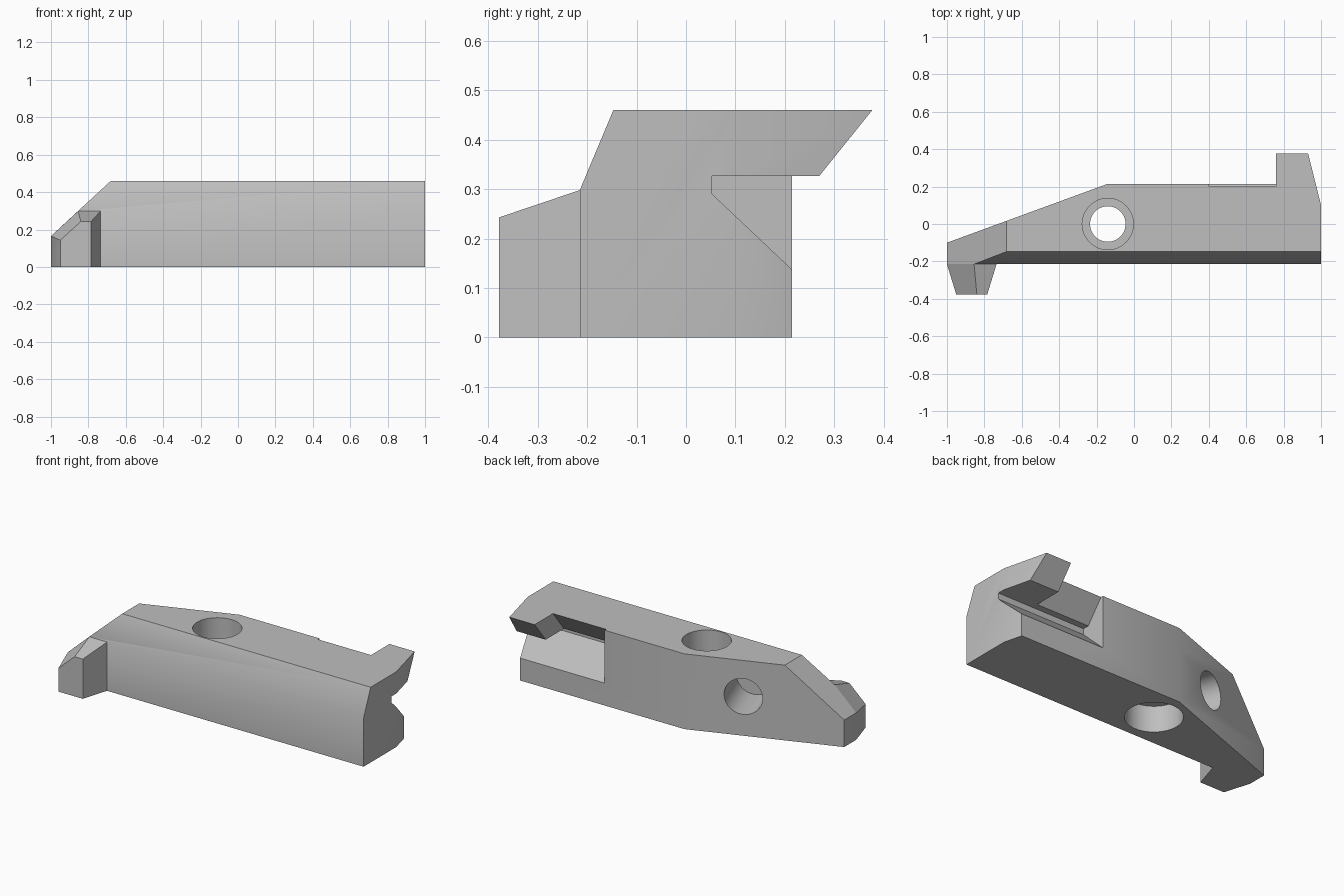
import bpy
import bmesh
from math import radians, atan2, pi
from mathutils import Matrix, Vector

if "Cube" in bpy.data.objects:
    bpy.data.objects.remove(bpy.data.objects["Cube"])

# Single plain grey material
grey = bpy.data.materials.new("plain_grey")
grey.use_nodes = True
grey.diffuse_color = (0.52, 0.52, 0.52, 1)
grey.node_tree.nodes["Principled BSDF"].inputs["Base Color"].default_value = (0.52, 0.52, 0.52, 1)


def finish(name, bm):
    bmesh.ops.recalc_face_normals(bm, faces=bm.faces)
    mesh = bpy.data.meshes.new(name)
    bm.to_mesh(mesh)
    bm.free()
    mesh.materials.append(grey)
    obj = bpy.data.objects.new(name, mesh)
    bpy.context.collection.objects.link(obj)
    return obj


def loft(name, loop_a, loop_b):
    """Solid between two matching loops of points."""
    bm = bmesh.new()
    a = [bm.verts.new(p) for p in loop_a]
    b = [bm.verts.new(p) for p in loop_b]
    bm.faces.new(a)
    bm.faces.new(b)
    for i in range(len(a)):
        j = (i + 1) % len(a)
        bm.faces.new((a[i], a[j], b[j], b[i]))
    return finish(name, bm)


def prism(name, axis, outline, low, high):
    """Extrude a flat outline along x, y or z."""
    def place(p, h):
        p = list(p)
        p.insert("xyz".index(axis), h)
        return p
    return loft(name, [place(p, low) for p in outline], [place(p, high) for p in outline])


def cylinder(name, centre, radius, depth, turn=Matrix()):
    bm = bmesh.new()
    bmesh.ops.create_cone(bm, cap_ends=True, segments=48, radius1=radius, radius2=radius,
                          depth=depth, matrix=Matrix.Translation(centre) @ turn)
    return finish(name, bm)


def combine(target, tool, operation):
    mod = target.modifiers.new(tool.name, "BOOLEAN")
    mod.operation = operation
    mod.solver = "EXACT"
    mod.object = tool
    bpy.context.view_layer.objects.active = target
    bpy.ops.object.modifier_apply(modifier=mod.name)
    bpy.data.objects.remove(tool)


# Body: side profile trimmed by the plan outline
body = prism("clamp_body", "x", [(-.215, 0), (-.215, .298), (-.147, .46), (.377, .46),
                                 (.27, .327), (.215, .327), (.215, 0)], -1, 1)
plan = prism("plan_outline", "z", [(-1, -.3), (1, -.3), (1, .1), (.925, .4), (.76, .4),
                                   (.76, .215), (-.14, .215), (-1, -.1)], -.1, .6)
combine(body, plan, "INTERSECT")

# Sloped nose, V groove and undercut lip
combine(body, prism("nose_slope", "y", [(-1.217, -.035), (-.572, .56), (-1.217, .56)], -.6, .6),
        "DIFFERENCE")
combine(body, prism("groove", "x", [(.053, .327), (.053, .29), (.215, .137), (.3, .057),
                                    (.3, .327)], .4, 1.1), "DIFFERENCE")
combine(body, prism("lip_undercut", "x", [(.232, .5), (.093, .327), (.093, .31), (.4, .31),
                                          (.4, .5)], .4, .76), "DIFFERENCE")

# Tapered front jaw
jaw = loft("front_jaw",
           [(x, -.215, z) for x, z in ((-1, 0), (-1, .165), (-.855, .298), (-.735, .298), (-.735, 0))],
           [(x, -.378, z) for x, z in ((-.95, 0), (-.95, .143), (-.84, .243), (-.785, .243), (-.785, 0))])
combine(body, jaw, "UNION")

# Stepped screw hole through the body
for name, z, radius, depth in (("screw_hole", .23, .095, .7), ("top_bore", .4, .137, .2),
                               ("bottom_bore", .03, .16, .26)):
    combine(body, cylinder(name, (-.14, 0, z), radius, depth), "DIFFERENCE")

# Blind hole square to the slanted back face
normal = Vector((-.344, .939, 0))
turn = Matrix.Rotation(atan2(normal.y, normal.x), 4, "Z") @ Matrix.Rotation(pi / 2, 4, "Y")
combine(body, cylinder("side_hole", Vector((-.457, .1, .24)) - normal * .07, .11, .4, turn),
        "DIFFERENCE")

# Smooth shading with sharp edges kept
bpy.ops.object.select_all(action="DESELECT")
body.select_set(True)
bpy.context.view_layer.objects.active = body
bpy.ops.object.shade_smooth_by_angle(angle=radians(30))
